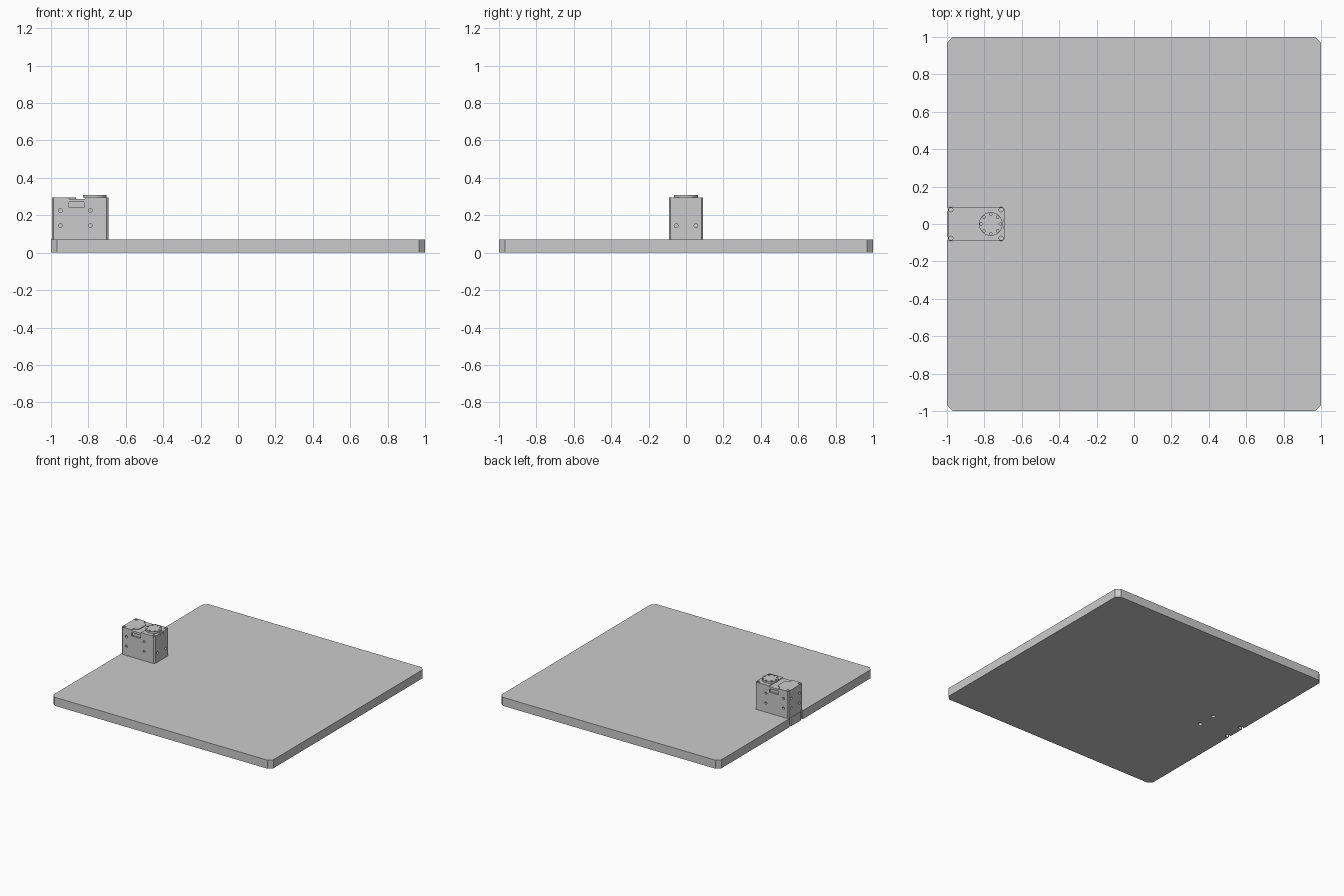
import bpy, bmesh, math
from mathutils import Matrix, Vector

cube = bpy.data.objects.get("Cube")
if cube:
    bpy.data.objects.remove(cube, do_unlink=True)

GREY = (0.6, 0.6, 0.6, 1)
grey = bpy.data.materials.new("plain grey")
grey.use_nodes = True
grey.diffuse_color = GREY
grey.node_tree.nodes["Principled BSDF"].inputs["Base Color"].default_value = GREY


def make(name, bm):
    bmesh.ops.recalc_face_normals(bm, faces=bm.faces)
    mesh = bpy.data.meshes.new(name)
    bm.to_mesh(mesh)
    bm.free()
    mesh.materials.append(grey)
    ob = bpy.data.objects.new(name, mesh)
    bpy.context.collection.objects.link(ob)
    return ob


def add_box(bm, lo, hi):
    lo, hi = Vector(lo), Vector(hi)
    mat = Matrix.Translation((lo + hi) / 2) @ Matrix.Diagonal((hi - lo).to_4d())
    bmesh.ops.create_cube(bm, size=1, matrix=mat)


def add_rod(bm, centre, radius, length, axis="Z", sides=16):
    turn = {"X": Matrix.Rotation(math.pi / 2, 4, "Y"),
            "Y": Matrix.Rotation(math.pi / 2, 4, "X"), "Z": Matrix()}[axis]
    bmesh.ops.create_cone(bm, cap_ends=True, segments=sides, radius1=radius,
                          radius2=radius, depth=length,
                          matrix=Matrix.Translation(centre) @ turn)


def slab(name, loops, z0, z1):
    """Upright plate from an outer outline followed by any hole outlines."""
    bm = bmesh.new()
    edges = []
    for loop in loops:
        verts = [bm.verts.new((x, y, z0)) for x, y in loop]
        edges += [bm.edges.new((a, b))
                  for a, b in zip(verts, verts[1:] + verts[:1])]
    bmesh.ops.triangle_fill(bm, use_beauty=True, use_dissolve=False,
                            edges=edges, normal=(0, 0, 1))
    top = bmesh.ops.extrude_face_region(bm, geom=bm.faces[:],
                                        use_keep_orig=True)["geom"]
    for v in top:
        if isinstance(v, bmesh.types.BMVert):
            v.co.z = z1
    return make(name, bm)


def arc(x, y, radius, start, end, steps):
    angles = [start + (end - start) * i / steps for i in range(steps + 1)]
    return [(x + radius * math.cos(a), y + radius * math.sin(a)) for a in angles]


def mirrored(half):
    """Close an outline given for y > 0 by mirroring it across y = 0."""
    return half + [(x, -y) for x, y in reversed(half)]


def cut(ob, cutter):
    mod = ob.modifiers.new("cut", "BOOLEAN")
    mod.operation, mod.solver, mod.object = "DIFFERENCE", "EXACT", cutter
    bpy.context.view_layer.update()
    graph = bpy.context.evaluated_depsgraph_get()
    mesh = bpy.data.meshes.new_from_object(ob.evaluated_get(graph))
    ob.modifiers.clear()
    ob.data = mesh


DECK, CASE_TOP, LID_TOP, HORN_TOP = 0.07, 0.288, 0.294, 0.309
X0, X1, Y, C = -0.995, -0.693, 0.092, 0.009
SCREW_XS, SCREW_Y = (-0.979, -0.711), 0.076

# Base board: clipped corners, two edge notches and two round holes
R = 0.017
spread = math.acos((-1 - SCREW_XS[0]) / R) if R > 0.021 else math.radians(150)
notch = arc(SCREW_XS[0], SCREW_Y, R, -spread, spread, 12)
half = [(-1, notch[0][1])] + notch + [(-1, notch[-1][1])]
half += [(-1, 0.968), (-0.968, 1), (0.968, 1), (1, 0.968)]
holes = [arc(SCREW_XS[1], s * SCREW_Y, R, 0, math.tau * 15 / 16, 15)
         for s in (-1, 1)]
board = slab("base_board", [mirrored(half)] + holes, 0, DECK)

# Actuator case and its two lids
front_half = [(X1, Y - C), (X1 - C, Y)]
rear_half = [(X0 + C, Y), (X0, Y - C)]
case = slab("actuator_case", [mirrored(front_half + rear_half)], DECK, CASE_TOP)
front_lid = slab("front_lid", [mirrored(front_half + [(-0.818, Y)])],
                 CASE_TOP, LID_TOP)
step = [(-0.866, 0.045), (-0.904, 0.07), (-0.904, Y)]
rear_lid = slab("rear_lid", [mirrored(step + rear_half)], CASE_TOP, LID_TOP)

# Screw holes, cable slots and alignment ticks
bm = bmesh.new()
for s in (-1, 1):
    for x in (-0.95, -0.79):
        for z in (0.145, 0.225):
            add_rod(bm, (x, s * Y, z), 0.01, 0.03, "Y")
    for z in (0.145, 0.225):
        add_rod(bm, (X0, s * 0.053, z), 0.01, 0.03, "X")
    add_rod(bm, (X1, s * 0.053, 0.145), 0.01, 0.03, "X")
    add_box(bm, (-0.904, s * Y - 0.014, 0.243), (-0.823, s * Y + 0.014, 0.271))
    add_box(bm, (X1 - 0.004, s * 0.018 - 0.003, 0.274),
            (X1 + 0.01, s * 0.018 + 0.003, 0.31))
    for x in SCREW_XS:
        add_rod(bm, (x, s * SCREW_Y, LID_TOP), 0.011, 0.04)
case_cutter = make("case_cutter", bm)
for part in (case, rear_lid, front_lid):
    cut(part, case_cutter)

# Round output horn with a ring of holes
bm = bmesh.new()
add_rod(bm, (-0.766, 0, (LID_TOP + HORN_TOP) / 2), 0.063,
        HORN_TOP - LID_TOP, sides=40)
horn = make("output_horn", bm)
bm = bmesh.new()
for x, y in arc(-0.766, 0, 0.052, 0, math.tau * 7 / 8, 7):
    add_rod(bm, (x, y, HORN_TOP), 0.007, 0.02, sides=12)
horn_cutter = make("horn_cutter", bm)
cut(horn, horn_cutter)

for cutter in (case_cutter, horn_cutter):
    bpy.data.objects.remove(cutter, do_unlink=True)

# Smooth the round walls, keep real edges sharp
bpy.ops.object.select_all(action="DESELECT")
for part in (board, case, rear_lid, front_lid, horn):
    part.select_set(True)
bpy.context.view_layer.objects.active = board
bpy.ops.object.shade_smooth_by_angle(angle=math.radians(32))
